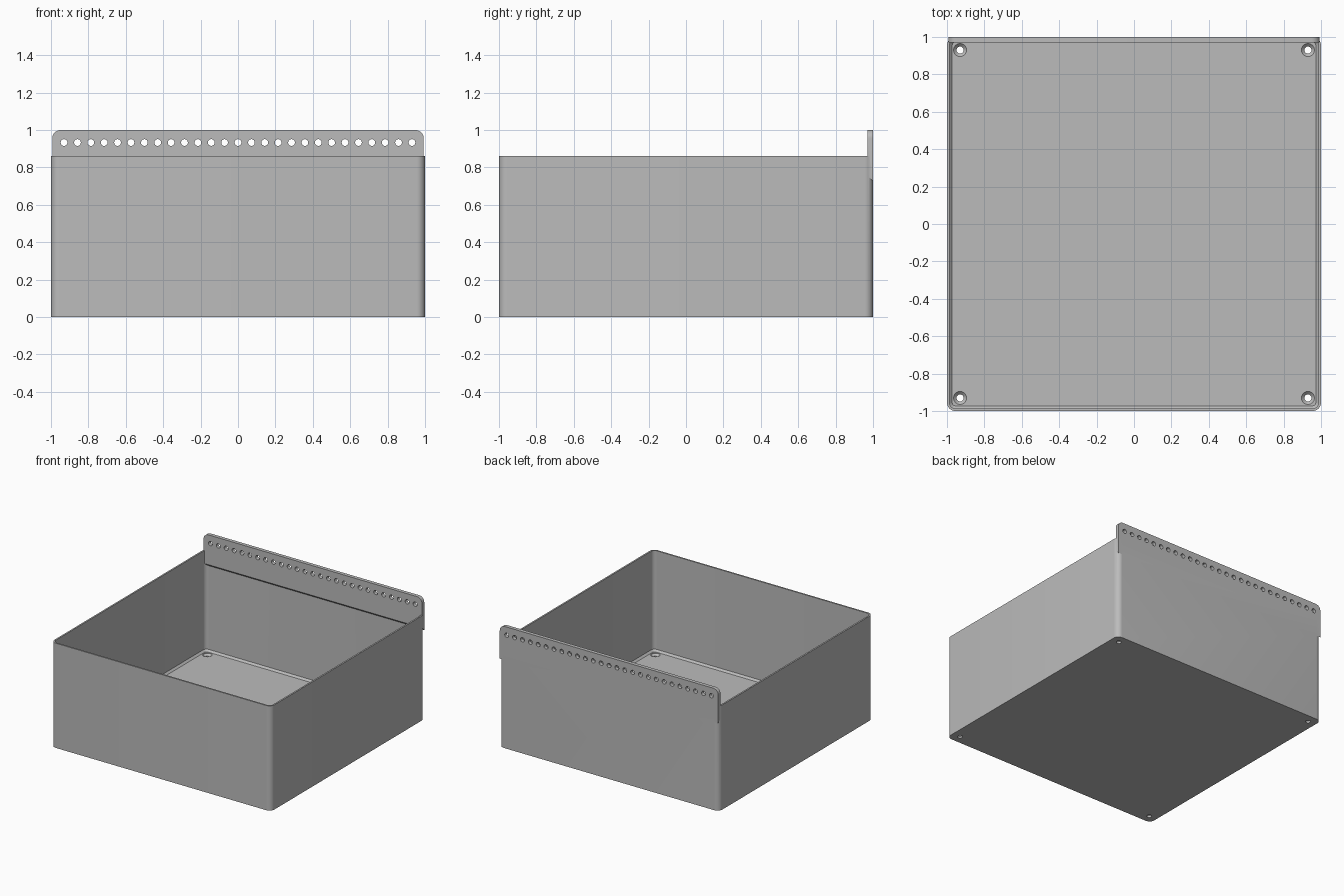
import bpy, bmesh, math
from mathutils import Matrix

default = bpy.data.objects.get("Cube")
if default:
    bpy.data.objects.remove(default, do_unlink=True)

HEIGHT, WALL, FLOOR, CHAMFER, RADIUS = 0.86, 0.013, 0.035, 0.015, 0.045
RAIL_Y, RAIL_X, RAIL_Z = 0.97, 0.993, 0.755

grey = bpy.data.materials.new("plain grey")
grey.use_nodes = True
colour = (0.5, 0.5, 0.5, 1)
grey.diffuse_color = colour
grey.node_tree.nodes["Principled BSDF"].inputs["Base Color"].default_value = colour


def make_object(name, bm):
    bmesh.ops.recalc_face_normals(bm, faces=bm.faces)
    mesh = bpy.data.meshes.new(name)
    bm.to_mesh(mesh)
    bm.free()
    mesh.materials.append(grey)
    obj = bpy.data.objects.new(name, mesh)
    bpy.context.collection.objects.link(obj)
    return obj


def arc(cx, cy, r, start, steps=8):
    angles = [math.radians(start + 90 * i / steps) for i in range(steps + 1)]
    return [(cx + r * math.cos(a), cy + r * math.sin(a)) for a in angles]


def rounded_square(bm, half, r, z):
    c = half - r
    points = []
    for k, (sx, sy) in enumerate([(1, 1), (-1, 1), (-1, -1), (1, -1)]):
        points += arc(sx * c, sy * c, r, 90 * k)
    return [bm.verts.new((x, y, z)) for x, y in points]


def combine(target, tool, operation):
    """Apply a boolean and remove the tool."""
    mod = target.modifiers.new(operation, "BOOLEAN")
    mod.operation, mod.solver, mod.object = operation, "EXACT", tool
    bpy.ops.object.select_all(action="DESELECT")
    bpy.context.view_layer.objects.active = target
    target.select_set(True)
    bpy.ops.object.modifier_apply(modifier=mod.name)
    bpy.data.objects.remove(tool, do_unlink=True)


# Open tray: rounded outer shell, rim, inner wall and chamfered floor
bm = bmesh.new()
inner = 1 - WALL
inner_r = RADIUS - WALL
loops = [
    rounded_square(bm, 1, RADIUS, 0),
    rounded_square(bm, 1, RADIUS, HEIGHT),
    rounded_square(bm, inner, inner_r, HEIGHT),
    rounded_square(bm, inner, inner_r, FLOOR + CHAMFER),
    rounded_square(bm, inner - CHAMFER, inner_r - CHAMFER, FLOOR),
]
for low, high in zip(loops, loops[1:]):
    for i in range(len(low)):
        j = (i + 1) % len(low)
        bm.faces.new((low[i], low[j], high[j], high[i]))
bm.faces.new(loops[0])
bm.faces.new(loops[-1])
tray = make_object("storage_tray", bm)

# Back rail: rounded top corners and a sloped underside
bm = bmesh.new()
r = 0.045
outline = arc(RAIL_X - r, 1 - r, r, 0) + arc(r - RAIL_X, 1 - r, r, 90)
outline += [(-RAIL_X, RAIL_Z), (RAIL_X, RAIL_Z)]
front = bm.faces.new([bm.verts.new((x, RAIL_Y, z)) for x, z in outline])
back = bmesh.ops.extrude_face_region(bm, geom=[front])["geom"]
for v in [g for g in back if isinstance(g, bmesh.types.BMVert)]:
    v.co.y = 1
    if v.co.z < RAIL_Z + 0.001:
        v.co.z -= 1 - RAIL_Y
combine(tray, make_object("back_rail", bm), "UNION")

# Row of peg holes through the rail
bm = bmesh.new()
for i in range(27):
    x = -0.93 + i * 1.86 / 26
    place = Matrix.Translation((x, 1, 0.933)) @ Matrix.Rotation(math.pi / 2, 4, "X")
    bmesh.ops.create_cone(bm, cap_ends=True, segments=24, radius1=0.018,
                          radius2=0.018, depth=0.2, matrix=place)
combine(tray, make_object("rail_holes", bm), "DIFFERENCE")

# Countersunk screw holes in the floor corners
profile = [(0.019, -0.05), (0.019, FLOOR - 0.02), (0.035, FLOOR - 0.004), (0.035, FLOOR + 0.01)]
bm = bmesh.new()
for sx in (-1, 1):
    for sy in (-1, 1):
        rings = []
        for rad, z in profile:
            angles = [math.tau * k / 32 for k in range(32)]
            rings.append([bm.verts.new((sx * 0.93 + rad * math.cos(a),
                                        sy * 0.93 + rad * math.sin(a), z)) for a in angles])
        for low, high in zip(rings, rings[1:]):
            for k in range(32):
                n = (k + 1) % 32
                bm.faces.new((low[k], low[n], high[n], high[k]))
        bm.faces.new(rings[0])
        bm.faces.new(rings[-1])
combine(tray, make_object("screw_holes", bm), "DIFFERENCE")

# Smooth the rounded corners and holes only
bpy.ops.object.shade_smooth_by_angle(angle=math.radians(30))
